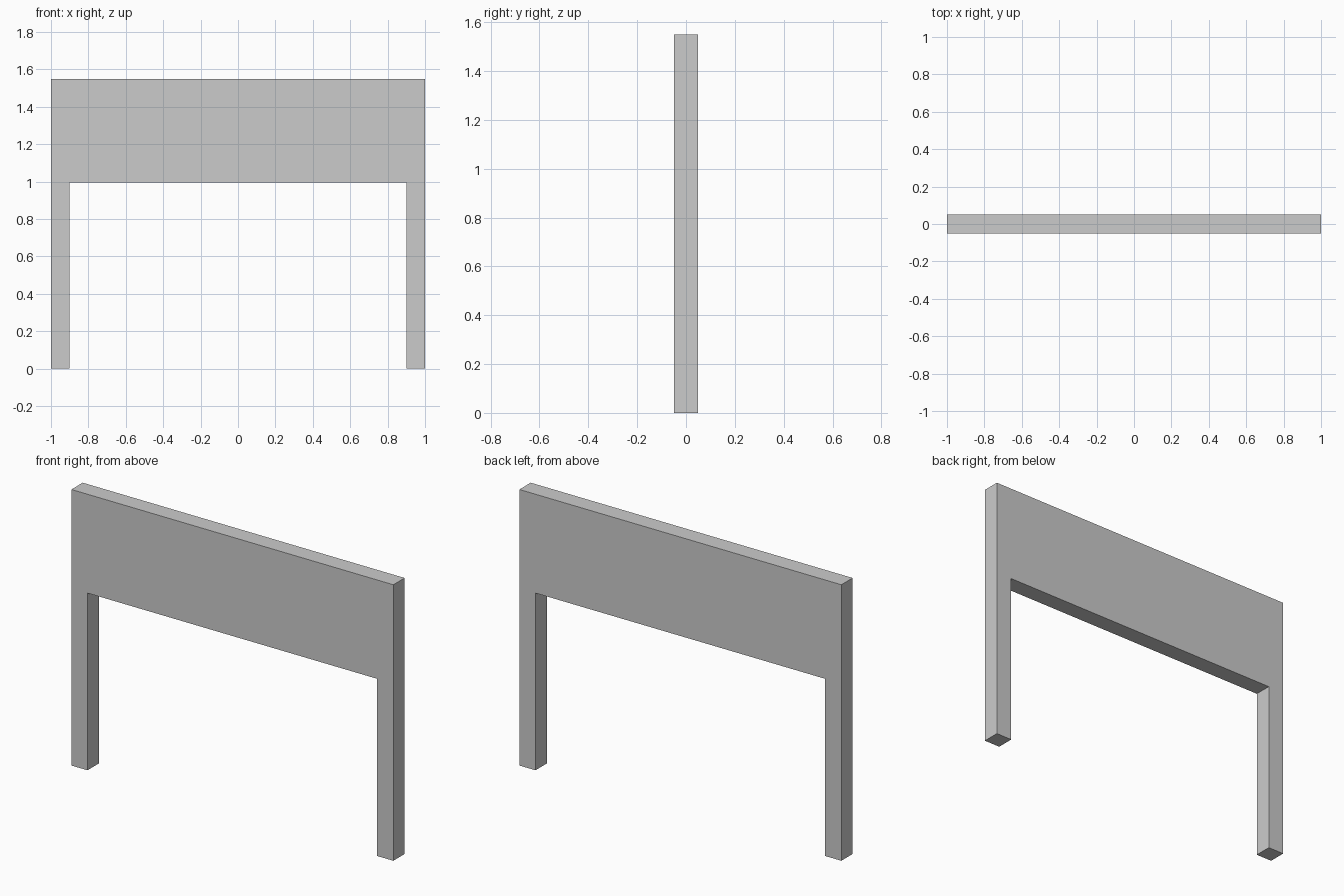
import bpy

if "Cube" in bpy.data.objects:
    bpy.data.objects.remove(bpy.data.objects["Cube"])


def box(name, x0, x1, y0, y1, z0, z1):
    bpy.ops.mesh.primitive_cube_add(
        size=1, location=((x0 + x1) / 2, (y0 + y1) / 2, (z0 + z1) / 2))
    ob = bpy.context.object
    ob.name = name
    ob.scale = (x1 - x0, y1 - y0, z1 - z0)
    bpy.ops.object.transform_apply(location=False, rotation=False, scale=True)
    return ob


HALF_WIDTH, POST, HEIGHT, PANEL_BOTTOM = 1.0, 0.1, 1.55, 0.995
INNER = HALF_WIDTH - POST

# Two square posts standing on the ground
box("left_post", -HALF_WIDTH, -INNER, -POST / 2, POST / 2, 0, HEIGHT)
box("right_post", INNER, HALF_WIDTH, -POST / 2, POST / 2, 0, HEIGHT)

# Board between the posts, flush with them at the front, back and top
box("sign_panel", -INNER, INNER, -POST / 2, POST / 2, PANEL_BOTTOM, HEIGHT)
